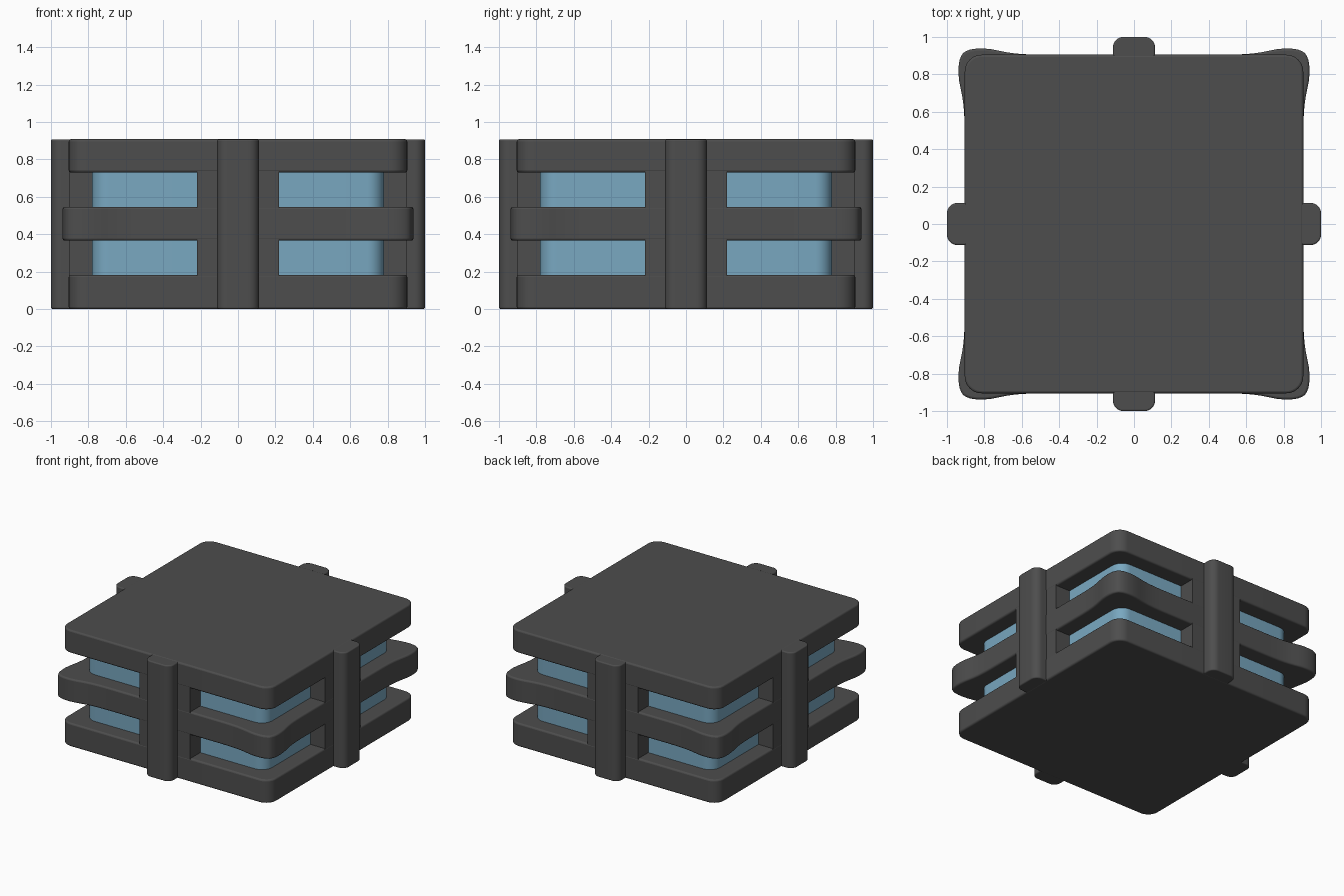
import bpy, bmesh, math
from mathutils import Matrix

if "Cube" in bpy.data.objects:
    bpy.data.objects.remove(bpy.data.objects["Cube"])


def material(name, rgb):
    m = bpy.data.materials.new(name)
    m.diffuse_color = (*rgb, 1)
    m.use_nodes = True
    m.node_tree.nodes["Principled BSDF"].inputs["Base Color"].default_value = m.diffuse_color
    return m


dark = material("dark_grey", (0.075, 0.075, 0.075))
blue = material("blue_glass", (0.19, 0.39, 0.53))


def rounded_rect(x0, x1, y0, y1, radii, steps=8):
    """Counter-clockwise outline; radii in order: back right, back left, front left, front right."""
    pts = []
    corners = [(x1, y1, -1, -1), (x0, y1, 1, -1), (x0, y0, 1, 1), (x1, y0, -1, 1)]
    for i, ((x, y, sx, sy), r) in enumerate(zip(corners, radii)):
        if r == 0:
            pts.append((x, y))
            continue
        for k in range(steps + 1):
            a = math.pi / 2 * (i + k / steps)
            pts.append((x + sx * r + r * math.cos(a), y + sy * r + r * math.sin(a)))
    return pts


def prism(name, outline, z0, z1, mat, bevel=0.0, turn=0.0):
    """Extrude an outline upward and soften its rims."""
    bm = bmesh.new()
    face = bm.faces.new([bm.verts.new((x, y, z0)) for x, y in outline])
    top = bmesh.ops.extrude_face_region(bm, geom=[face])["geom"]
    bmesh.ops.translate(bm, vec=(0, 0, z1 - z0),
                        verts=[v for v in top if isinstance(v, bmesh.types.BMVert)])
    bmesh.ops.rotate(bm, verts=bm.verts, cent=(0, 0, 0), matrix=Matrix.Rotation(turn, 3, 'Z'))
    bmesh.ops.recalc_face_normals(bm, faces=bm.faces)
    mesh = bpy.data.meshes.new(name)
    bm.to_mesh(mesh)
    bm.free()
    mesh.materials.append(mat)
    ob = bpy.data.objects.new(name, mesh)
    bpy.context.collection.objects.link(ob)
    if bevel:
        mod = ob.modifiers.new("soft_rim", 'BEVEL')
        mod.width = bevel
        mod.segments = 3
        mod.limit_method = 'ANGLE'
        mod.angle_limit = math.radians(50)
    bpy.ops.object.select_all(action='DESELECT')
    ob.select_set(True)
    bpy.context.view_layer.objects.active = ob
    bpy.ops.object.shade_smooth_by_angle(angle=math.radians(35))
    return ob


# Top and bottom plates
plate = rounded_rect(-0.905, 0.905, -0.905, 0.905, [0.09] * 4)
prism("bottom_plate", plate, 0.0, 0.182, dark, 0.012)
prism("top_plate", plate, 0.73, 0.908, dark, 0.012)

# Middle band flaring outward at each corner
half = [(0.50, 0.905), (0.57, 0.907), (0.63, 0.911), (0.68, 0.918), (0.72, 0.926),
        (0.76, 0.934), (0.80, 0.938), (0.84, 0.938), (0.875, 0.933), (0.90, 0.923)]
corner = [(y, x) for x, y in half] + [(0.914, 0.914)] + half[::-1]
band = []
for q in range(4):
    c, s = round(math.cos(q * math.pi / 2)), round(math.sin(q * math.pi / 2))
    band += [(c * x - s * y, s * x + c * y) for x, y in corner]
prism("middle_band", band, 0.366, 0.546, dark, 0.012)

# Glass core
prism("glass_core", rounded_rect(-0.78, 0.78, -0.78, 0.78, [0.09] * 4), 0.15, 0.76, blue)

# Post and window frame on each side
post = rounded_rect(-0.112, 0.112, -1.0, -0.85, [0, 0, 0.055, 0.055])
frame = rounded_rect(-0.22, 0.22, -0.904, -0.70, [0] * 4)
for q, side in enumerate(("front", "right", "back", "left")):
    prism(side + "_post", post, 0.001, 0.906, dark, 0.008, q * math.pi / 2)
    prism(side + "_window_frame", frame, 0.1, 0.8, dark, 0, q * math.pi / 2)
